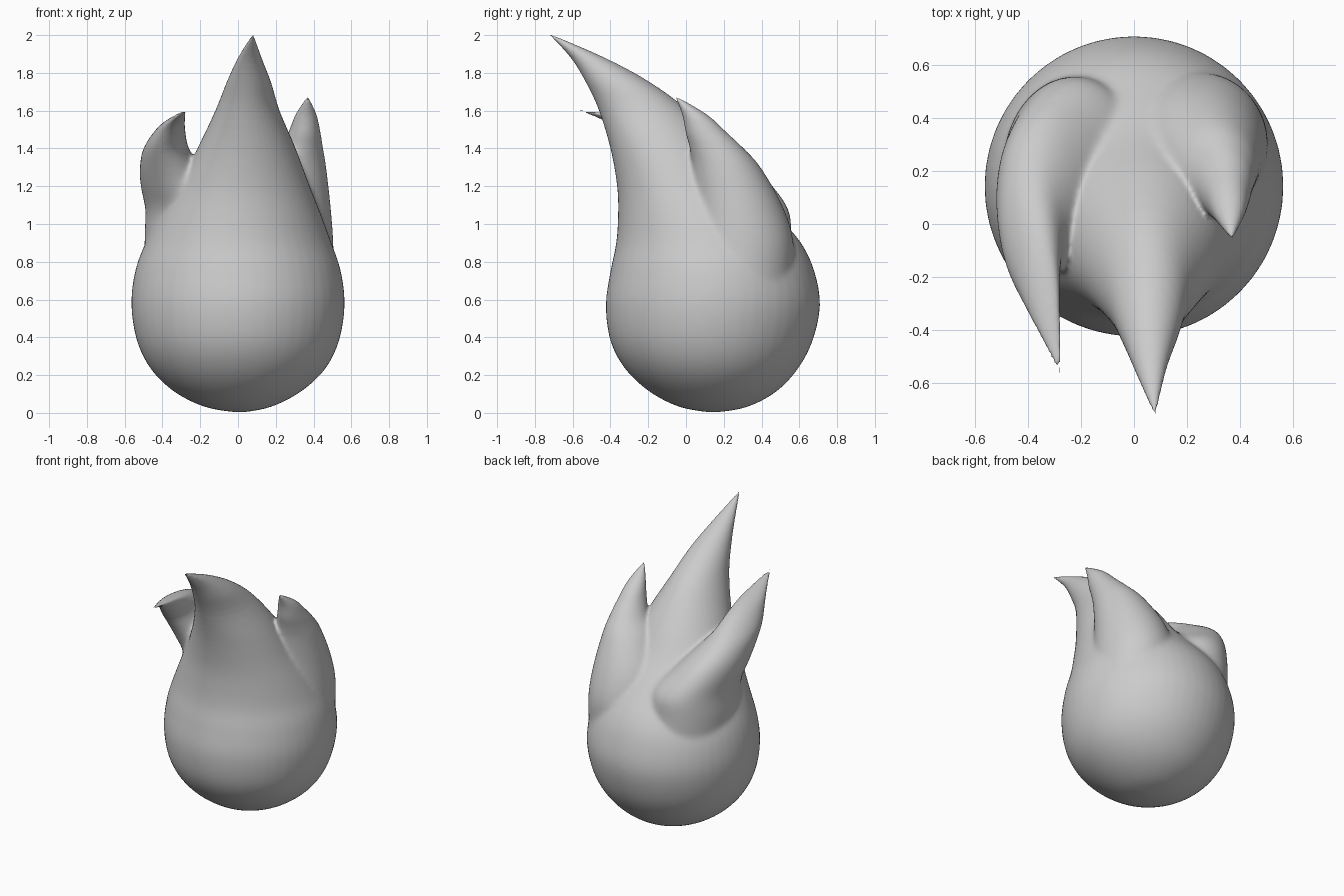
import bpy, bmesh, math

if "Cube" in bpy.data.objects:
    bpy.data.objects.remove(bpy.data.objects["Cube"])

SIDES = 48


def catmull(a, b, c, d, t):
    return 0.5 * (2 * b + (c - a) * t + (2 * a - 5 * b + 4 * c - d) * t * t
                  + (3 * b - a - 3 * c + d) * t ** 3)


def refine(rows, steps=4):
    """Smoothly interpolate between the given cross-sections."""
    out = []
    for i in range(len(rows) - 1):
        a, b = rows[max(i - 1, 0)], rows[i]
        c, d = rows[i + 1], rows[min(i + 2, len(rows) - 1)]
        for s in range(steps):
            out.append([catmull(*v, s / steps) for v in zip(a, b, c, d)])
    return out + [list(rows[-1])]


def loft(name, rows):
    """Skin elliptical slices given as (z, x min, x max, y min, y max)."""
    bm = bmesh.new()
    rows = refine(rows)
    rings = []
    for n, (z, x0, x1, y0, y1) in enumerate(rows):
        cx, cy, rx, ry = (x0 + x1) / 2, (y0 + y1) / 2, (x1 - x0) / 2, (y1 - y0) / 2
        if n in (0, len(rows) - 1) and rx < 0.01:
            rings.append([bm.verts.new((cx, cy, z))])
            continue
        rings.append([bm.verts.new((cx + rx * math.cos(2 * math.pi * k / SIDES),
                                    cy + ry * math.sin(2 * math.pi * k / SIDES), z))
                      for k in range(SIDES)])
    for lo, hi in zip(rings, rings[1:]):
        for k in range(SIDES):
            j = (k + 1) % SIDES
            if len(lo) == 1:
                bm.faces.new((lo[0], hi[j], hi[k]))
            elif len(hi) == 1:
                bm.faces.new((lo[k], lo[j], hi[0]))
            else:
                bm.faces.new((lo[k], lo[j], hi[j], hi[k]))
    if len(rings[0]) > 1:
        bm.faces.new(rings[0][::-1])
    bmesh.ops.recalc_face_normals(bm, faces=bm.faces)
    mesh = bpy.data.meshes.new(name)
    bm.to_mesh(mesh)
    bm.free()
    obj = bpy.data.objects.new(name, mesh)
    bpy.context.collection.objects.link(obj)
    return obj


# Round body rising into the main forward-curling flame
body = loft("flame_body", [
    (0.0, 0.01, 0.01, 0.145, 0.145),
    (0.03, -0.17, 0.17, -0.03, 0.32),
    (0.11, -0.335, 0.33, -0.19, 0.475),
    (0.23, -0.46, 0.46, -0.32, 0.59),
    (0.38, -0.535, 0.535, -0.40, 0.67),
    (0.57, -0.565, 0.565, -0.425, 0.71),
    (0.75, -0.545, 0.545, -0.40, 0.68),
    (0.90, -0.49, 0.495, -0.37, 0.61),
    (1.05, -0.41, 0.44, -0.36, 0.48),
    (1.20, -0.32, 0.38, -0.365, 0.34),
    (1.40, -0.215, 0.305, -0.40, 0.19),
    (1.60, -0.12, 0.22, -0.46, 0.01),
    (1.75, -0.06, 0.175, -0.53, -0.19),
    (1.88, 0.0, 0.125, -0.61, -0.43),
    (2.01, 0.08, 0.08, -0.73, -0.73),
])

# Left flame sweeping from the back around to the front
left = loft("left_flame", [
    (0.70, -0.48, 0.10, -0.08, 0.57),
    (0.92, -0.495, 0.06, -0.13, 0.56),
    (1.07, -0.49, 0.02, -0.14, 0.545),
    (1.20, -0.515, -0.10, -0.17, 0.46),
    (1.30, -0.52, -0.19, -0.21, 0.36),
    (1.40, -0.50, -0.26, -0.27, 0.20),
    (1.50, -0.435, -0.28, -0.36, 0.0),
    (1.555, -0.37, -0.28, -0.45, -0.20),
    (1.605, -0.275, -0.275, -0.58, -0.58),
])

# Smaller right flame, its inner side filled into the main flame
right = loft("right_flame", [
    (0.68, 0.0, 0.51, 0.0, 0.56),
    (0.90, 0.0, 0.505, 0.02, 0.57),
    (1.10, 0.02, 0.49, 0.03, 0.51),
    (1.30, 0.13, 0.467, 0.03, 0.395),
    (1.40, 0.22, 0.45, 0.02, 0.305),
    (1.48, 0.265, 0.437, 0.0, 0.22),
    (1.58, 0.305, 0.415, -0.02, 0.11),
    (1.68, 0.37, 0.37, -0.06, -0.06),
])


def apply(mod):
    bpy.ops.object.modifier_apply(modifier=mod.name)


# Fuse the flames into one skin
bpy.context.view_layer.objects.active = body
body.select_set(True)
for flame in (left, right):
    mod = body.modifiers.new("union", "BOOLEAN")
    mod.operation = "UNION"
    mod.solver = "EXACT"
    mod.object = flame
    apply(mod)
    bpy.data.objects.remove(flame)
mod = body.modifiers.new("even_skin", "REMESH")
mod.mode = "VOXEL"
mod.voxel_size = 0.01
apply(mod)

# Soften the flame roots, leaving the tips crisp
roots = body.vertex_groups.new(name="roots")
for v in body.data.vertices:
    z = v.co.z
    roots.add([v.index], max(0.05, min(1, (1.45 - z) / 0.25)), "REPLACE")
mod = body.modifiers.new("soften", "SMOOTH")
mod.factor = 0.5
mod.iterations = 40
mod.vertex_group = "roots"
apply(mod)
bpy.ops.object.shade_smooth()
